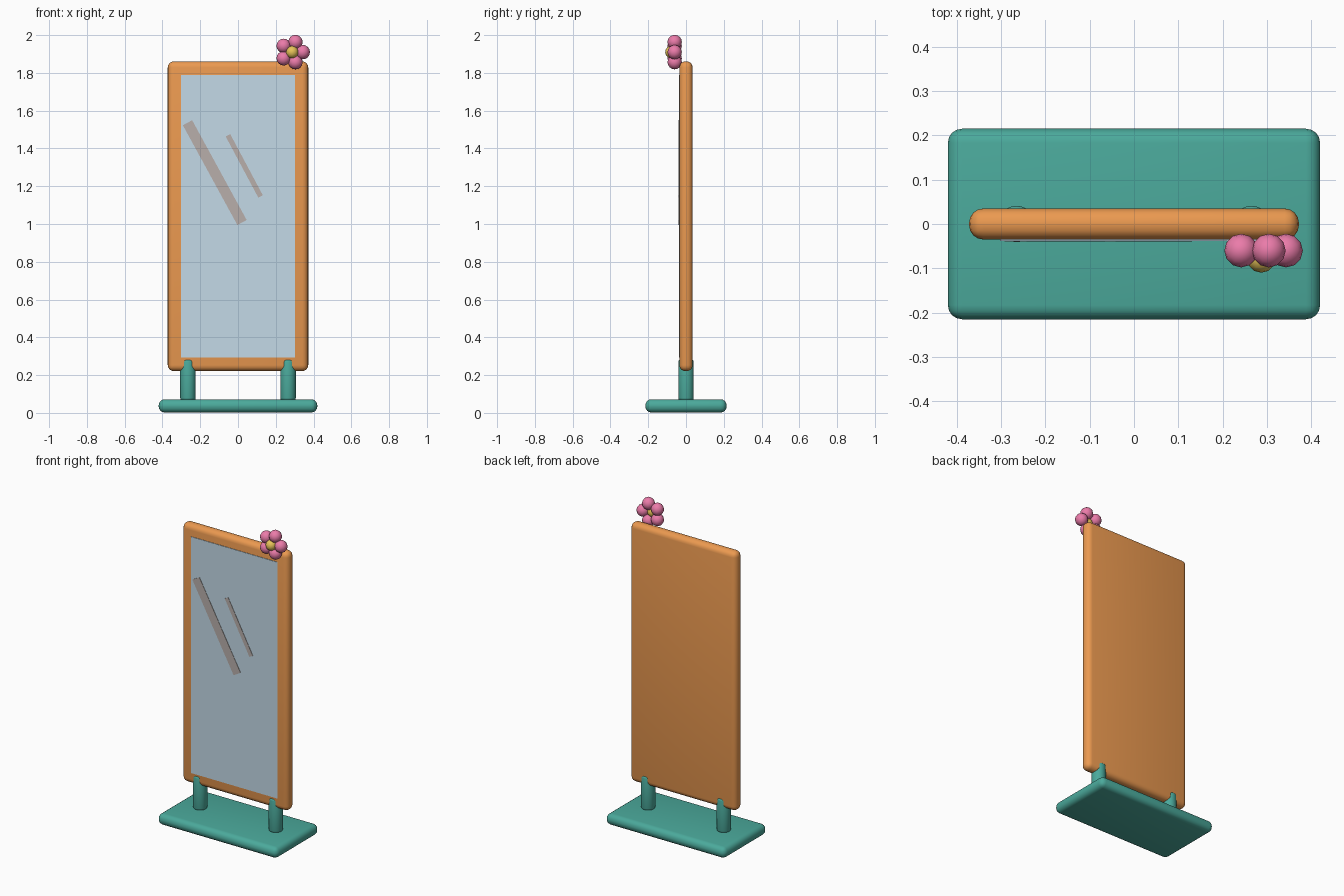
import bpy
from math import cos, sin, tau, radians

if "Cube" in bpy.data.objects:
    bpy.data.objects.remove(bpy.data.objects["Cube"])


def material(name, rgb):
    m = bpy.data.materials.new(name)
    m.diffuse_color = (*rgb, 1)
    m.use_nodes = True
    m.node_tree.nodes["Principled BSDF"].inputs["Base Color"].default_value = m.diffuse_color
    return m


WOOD = material("orange_wood", (0.83, 0.32, 0.08))
TEAL = material("teal", (0.07, 0.40, 0.33))
GLASS = material("pale_blue", (0.55, 0.70, 0.80))
SHINE = material("shine", (0.48, 0.43, 0.41))
PINK = material("pink", (0.83, 0.20, 0.40))
YELLOW = material("yellow", (0.80, 0.55, 0.10))


def finish(name, mat, bevel=0.0, segments=4):
    o = bpy.context.object
    o.name = name
    o.data.materials.append(mat)
    if bevel:
        b = o.modifiers.new("Rounded", 'BEVEL')
        b.width, b.segments = bevel, segments
        b.limit_method = 'ANGLE'
        b.angle_limit = radians(40)
        bpy.ops.object.modifier_apply(modifier=b.name)
        bpy.ops.object.shade_smooth_by_angle(angle=radians(35))
    return o


def box(name, centre, size, mat, bevel=0.0, tilt=0.0):
    bpy.ops.mesh.primitive_cube_add(size=1, location=centre, rotation=(0, tilt, 0))
    bpy.context.object.scale = size
    bpy.ops.object.transform_apply(location=False, rotation=False, scale=True)
    return finish(name, mat, bevel)


def ball(name, centre, radius, mat):
    bpy.ops.mesh.primitive_uv_sphere_add(segments=12, ring_count=8, radius=radius, location=centre)
    bpy.ops.object.shade_smooth()
    return finish(name, mat)


# Stand
box("base", (0, 0, 0.037), (0.84, 0.43, 0.07), TEAL, 0.032)
for side, x in (("left", -0.265), ("right", 0.265)):
    bpy.ops.mesh.primitive_cylinder_add(vertices=24, radius=0.041, depth=0.22, location=(x, 0, 0.175))
    finish(side + "_post", TEAL, 0.015, 3)

# Framed mirror with two slanted reflections
box("frame", (0, 0, 1.041), (0.744, 0.07, 1.64), WOOD, 0.032)
box("mirror_glass", (0, -0.032, 1.042), (0.604, 0.012, 1.496), GLASS)
box("wide_reflection", (-0.123, -0.037, 1.272), (0.056, 0.006, 0.602), SHINE, tilt=-0.5)
box("narrow_reflection", (0.033, -0.037, 1.308), (0.027, 0.006, 0.367), SHINE, tilt=-0.49)

# Flower on the top corner
fx, fy, fz = 0.287, -0.06, 1.91
for i in range(5):
    a = tau * i / 5
    ball(f"petal_{i + 1}", (fx + 0.056 * cos(a), fy, fz + 0.056 * sin(a)), 0.038, PINK)
ball("flower_centre", (fx, fy - 0.017, fz), 0.033, YELLOW)
